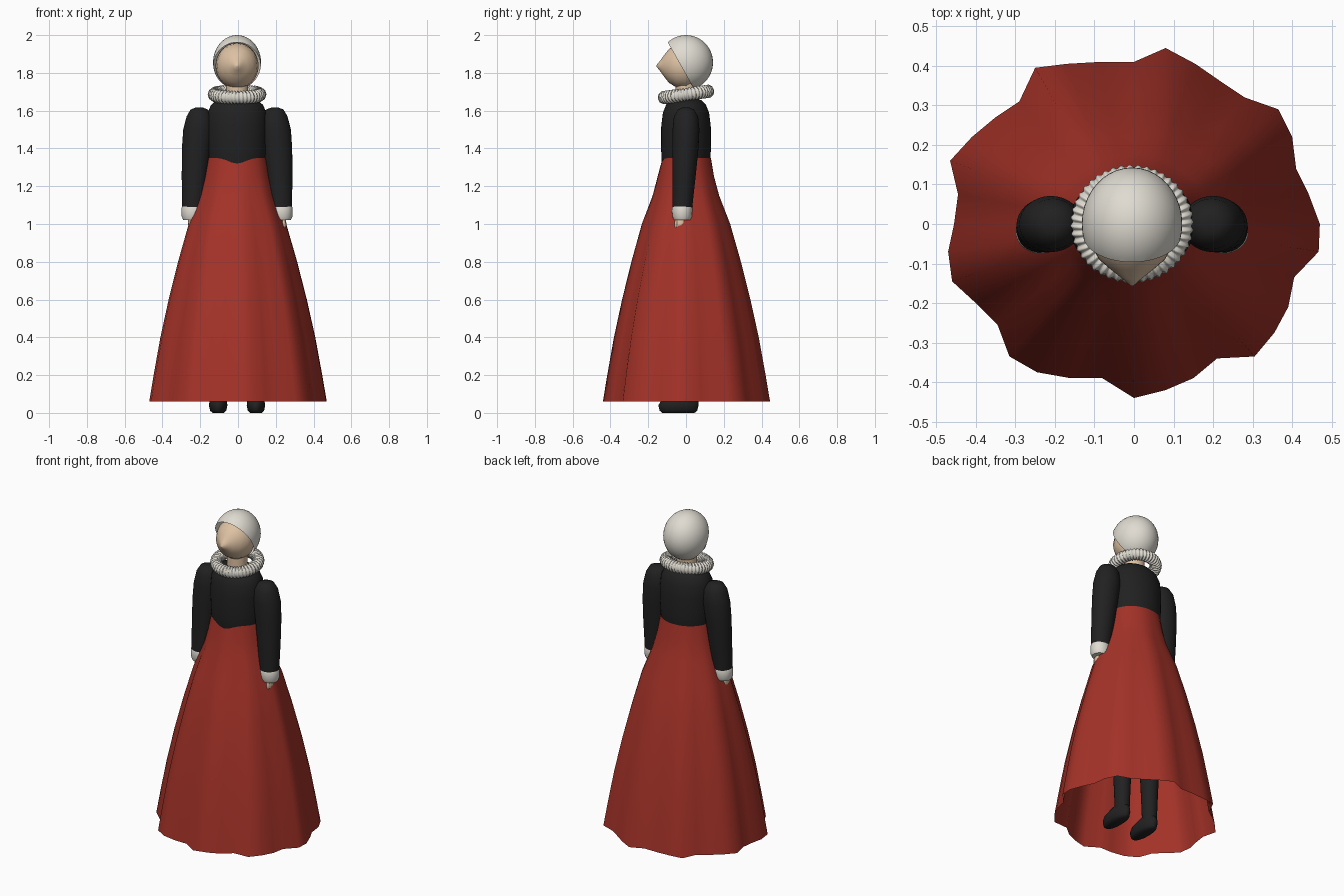
import bpy, bmesh, math
from mathutils import Vector, Matrix

cube = bpy.data.objects.get("Cube")
if cube:
    bpy.data.objects.remove(cube, do_unlink=True)

MID = -0.005  # the figure stands slightly off the skirt's centre


def material(name, *rgb):
    mat = bpy.data.materials.new(name)
    mat.use_nodes = True
    mat.diffuse_color = (*rgb, 1)
    mat.node_tree.nodes["Principled BSDF"].inputs["Base Color"].default_value = (*rgb, 1)
    return mat


red = material("red cloth", 0.37, 0.032, 0.021)
black = material("black cloth", 0.015, 0.015, 0.015)
white = material("white linen", 0.74, 0.71, 0.64)
skin = material("skin", 0.73, 0.54, 0.37)


def finish(name, bm, mat, angle=60):
    bmesh.ops.recalc_face_normals(bm, faces=bm.faces)
    mesh = bpy.data.meshes.new(name)
    bm.to_mesh(mesh)
    bm.free()
    obj = bpy.data.objects.new(name, mesh)
    bpy.context.collection.objects.link(obj)
    mesh.materials.append(mat)
    bpy.ops.object.select_all(action="DESELECT")
    obj.select_set(True)
    bpy.context.view_layer.objects.active = obj
    bpy.ops.object.shade_smooth_by_angle(angle=math.radians(angle))
    return obj


def loft(name, rings, mat, caps=True, closed=False, angle=60):
    """Skin a list of equally long point rings."""
    bm = bmesh.new()
    loops = [[bm.verts.new(p) for p in ring] for ring in rings]
    pairs = list(zip(loops, loops[1:]))
    if closed:
        pairs.append((loops[-1], loops[0]))
    for a, b in pairs:
        for i in range(len(a)):
            j = (i + 1) % len(a)
            bm.faces.new((a[i], a[j], b[j], b[i]))
    if caps and not closed:
        bm.faces.new(loops[0])
        bm.faces.new(loops[-1])
    return finish(name, bm, mat, angle)


def oval(x, y, z, rx, ry, n=32):
    turn = [math.tau * i / n for i in range(n)]
    return [Vector((x + rx * math.cos(t), y + ry * math.sin(t), z)) for t in turn]


def ellipsoid(name, centre, radii, mat, cut=None):
    bm = bmesh.new()
    bmesh.ops.create_uvsphere(bm, u_segments=40, v_segments=24, radius=1)
    place = Matrix.Translation(centre) @ Matrix.Diagonal((*radii, 1))
    bmesh.ops.transform(bm, matrix=place, verts=bm.verts)
    if cut:
        bmesh.ops.bisect_plane(bm, geom=bm.verts[:] + bm.edges[:] + bm.faces[:],
                               plane_co=cut[0], plane_no=cut[1], clear_outer=True)
    return finish(name, bm, mat)


# Skirt: an oval waist blended into an uneven pleated hem
hem = [(.47, 0), (.44, .08), (.41, .14), (.4, .22), (.365, .29), (.28, .32), (.22, .36),
       (.155, .405), (.08, .445), (0, .41), (-.085, .41), (-.17, .405), (-.25, .395),
       (-.29, .31), (-.35, .27), (-.41, .22), (-.465, .16), (-.445, .075), (-.455, 0),
       (-.47, -.07), (-.46, -.145), (-.4, -.2), (-.345, -.255), (-.315, -.335),
       (-.245, -.375), (-.16, -.39), (-.08, -.39), (0, -.44), (.08, -.42), (.15, -.39),
       (.21, -.34), (.305, -.335), (.355, -.275), (.39, -.21), (.405, -.135), (.467, -.07)]
flare = [(1.35, 0), (1.25, .06), (1.15, .145), (1, .33), (.8, .51), (.6, .67),
         (.4, .81), (.2, .925), (.06, 1)]
rings = []
for z, f in flare:
    ring = []
    for x, y in hem:
        t = math.atan2(y, x)
        waist = Vector((MID + .155 * math.cos(t), .132 * math.sin(t)))
        p = waist.lerp(Vector((x, y)), f)
        dip = .03 * max(0, -math.sin(t)) ** 12 if f == 0 else 0
        ring.append((p.x, p.y, z - dip))
    rings.append(ring)
loft("skirt", rings, red, caps=False)

# Bodice and neck
bodice = [(1.2, .12, .1), (1.3, .15, .127), (1.4, .157, .132), (1.52, .16, .131),
          (1.59, .155, .122), (1.63, .138, .106), (1.655, .11, .083), (1.665, .07, .055)]
loft("bodice", [oval(MID, 0, z, rx, ry, 40) for z, rx, ry in bodice], black)
loft("neck", [oval(MID, 0, z, .058, .055) for z in (1.63, 1.76)], skin)

# Ruff: a tilted ring with fine pleats
pleats, steps, sides = 44, 264, 10
tilt = Matrix.Rotation(.14, 3, "X")
rings = []
for i in range(steps):
    t = math.tau * i / steps
    wave = math.sin(pleats * t)
    ring = []
    for k in range(sides):
        a = math.tau * k / sides
        r = .12 + (.033 + .003 * wave) * math.cos(a)
        h = (.033 + .004 * wave) * math.sin(a)
        p = tilt @ Vector((r * math.cos(t), .97 * r * math.sin(t), h))
        ring.append(p + Vector((MID, 0, 1.686)))
    rings.append(ring)
loft("ruff", rings, white, closed=True)

# Face: turned around the nose axis
face = [(-.157, .003), (-.14, .022), (-.115, .054), (-.09, .083), (-.05, .106),
        (0, .114), (.06, .08)]
rings = [[(p.x, y, 1.837 + 1.08 * p.y) for p in oval(MID, 0, 0, r, r)] for y, r in face]
loft("face", rings, skin)

# Hood: a rounded cap cut open along a sloping brim
ellipsoid("hood", (MID, 0, 1.855), (.127, .143, .145), white,
          cut=((0, -.09, 1.95), (0, -.85, -.48)))

# Arms, hands, legs and shoes on both sides
sleeve = [(1.616, .2, 0, .02, .02), (1.606, .2, 0, .046, .042), (1.57, .2, 0, .067, .064),
          (1.5, .205, 0, .08, .071), (1.4, .215, -.003, .077, .069),
          (1.25, .225, -.01, .068, .061), (1.08, .235, -.02, .056, .052)]
cuff = [(1.095, .235, -.02, .055, .05), (1.085, .235, -.02, .059, .054),
        (1.04, .236, -.02, .057, .052), (1.022, .237, -.02, .048, .044)]
leg = [(.04, .1, .01, .04, .042), (.3, .1, .01, .05, .052), (.9, .09, 0, .07, .07)]
shoe = [(0, .1, -.04, .03, .085), (.012, .1, -.04, .043, .1), (.04, .1, -.04, .049, .106),
        (.06, .1, -.035, .046, .1), (.085, .1, -.01, .036, .06)]
for side, s in (("left", 1), ("right", -1)):
    for part, sections, mat in (("sleeve", sleeve, black), ("cuff", cuff, white),
                                ("leg", leg, black), ("shoe", shoe, black)):
        loft(f"{side}_{part}",
             [oval(MID + s * x, y, z, rx, ry) for z, x, y, rx, ry in sections], mat)
    ellipsoid(f"{side}_hand", (MID + s * .245, -.03, .998), (.016, .026, .042), skin)
    ellipsoid(f"{side}_thumb", (MID + s * .247, -.052, 1.0), (.01, .009, .026), skin)
